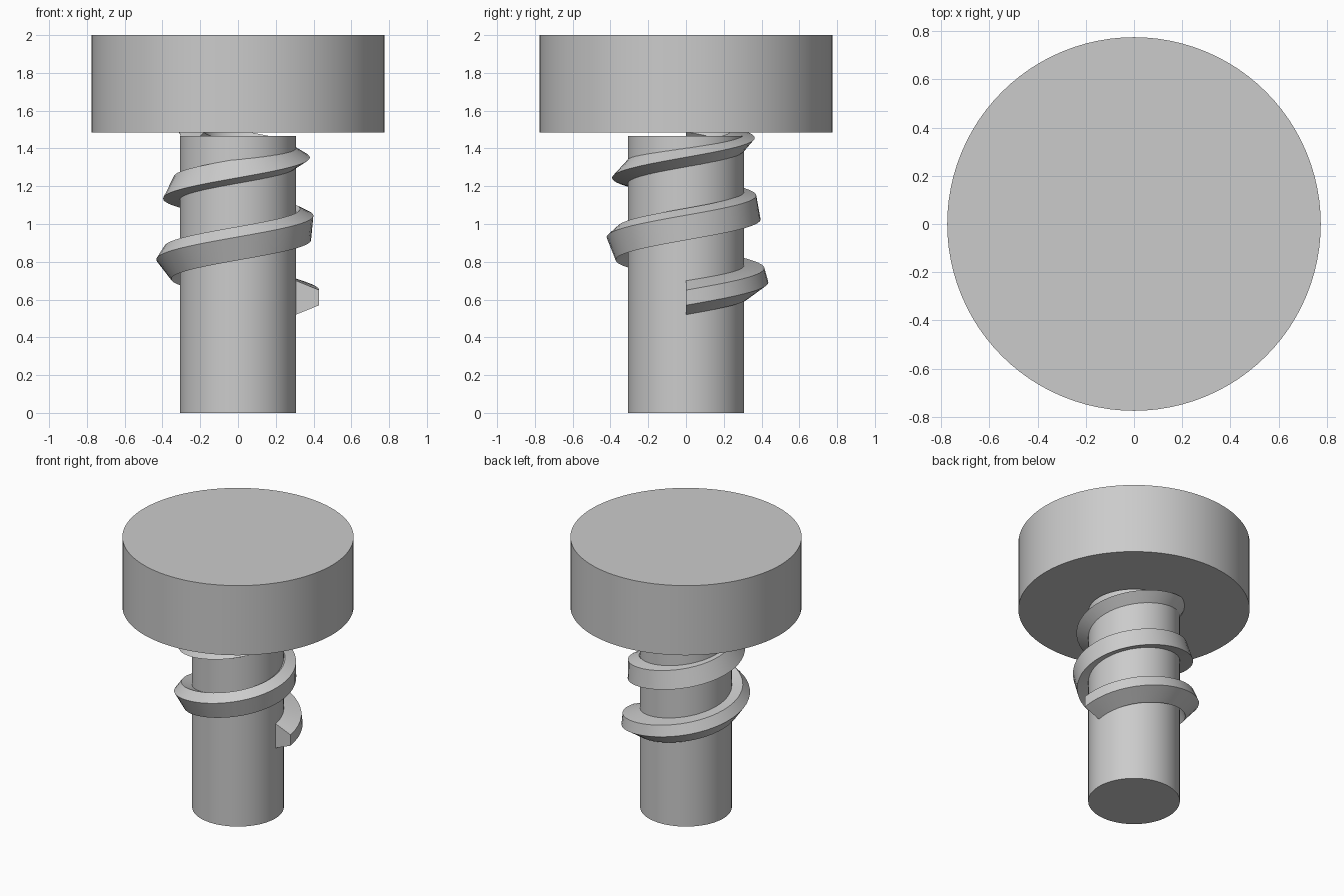
import bpy, bmesh, math
from mathutils import Vector, Matrix

default = bpy.data.objects.get("Cube")
if default:
    bpy.data.objects.remove(default, do_unlink=True)

# Plain grey for the whole model
grey = bpy.data.materials.new("light grey")
grey.use_nodes = True
colour = (0.6, 0.6, 0.6, 1)
grey.diffuse_color = colour
grey.node_tree.nodes["Principled BSDF"].inputs["Base Color"].default_value = colour


def finish(obj):
    obj.data.materials.clear()
    obj.data.materials.append(grey)
    bpy.ops.object.select_all(action='DESELECT')
    obj.select_set(True)
    bpy.context.view_layer.objects.active = obj
    bpy.ops.object.shade_smooth_by_angle(angle=math.radians(25))


def cylinder(name, radius, bottom, top):
    bpy.ops.mesh.primitive_cylinder_add(
        vertices=96, radius=radius, depth=top - bottom,
        location=(0, 0, (bottom + top) / 2))
    obj = bpy.context.object
    obj.name = name
    finish(obj)


# Shaft and the wide head just above it
SHAFT = 0.307
cylinder("shaft", SHAFT, 0, 1.465)
cylinder("head", 0.775, 1.485, 2)


# Thread: a trapezoid swept up a helix while slowly rolling inward
def thread(name, turns, pitch, start, roll_per_turn, steps=48):
    profile = [Vector(p) for p in ((0, -0.09), (0.123, -0.04), (0.123, 0.04), (0, 0.09))]
    bm = bmesh.new()
    rings = []
    count = int(turns * steps)
    for i in range(count + 1):
        t = i / steps
        angle = math.tau * t
        roll = Matrix.Rotation(math.radians(roll_per_turn) * t, 2)
        ring = []
        for p in profile:
            q = roll @ p
            r = SHAFT + q.x
            ring.append(bm.verts.new((r * math.cos(angle), r * math.sin(angle),
                                      start + pitch * t + q.y)))
        rings.append(ring)
    for a, b in zip(rings, rings[1:]):
        for j in range(4):
            k = (j + 1) % 4
            bm.faces.new((a[j], a[k], b[k], b[j]))
    bm.faces.new(rings[0])
    bm.faces.new(rings[-1])
    bmesh.ops.recalc_face_normals(bm, faces=bm.faces)
    mesh = bpy.data.meshes.new(name)
    bm.to_mesh(mesh)
    bm.free()
    obj = bpy.data.objects.new(name, mesh)
    bpy.context.collection.objects.link(obj)
    finish(obj)


thread("thread", turns=2.5, pitch=0.346, start=0.61, roll_per_turn=62.5)
